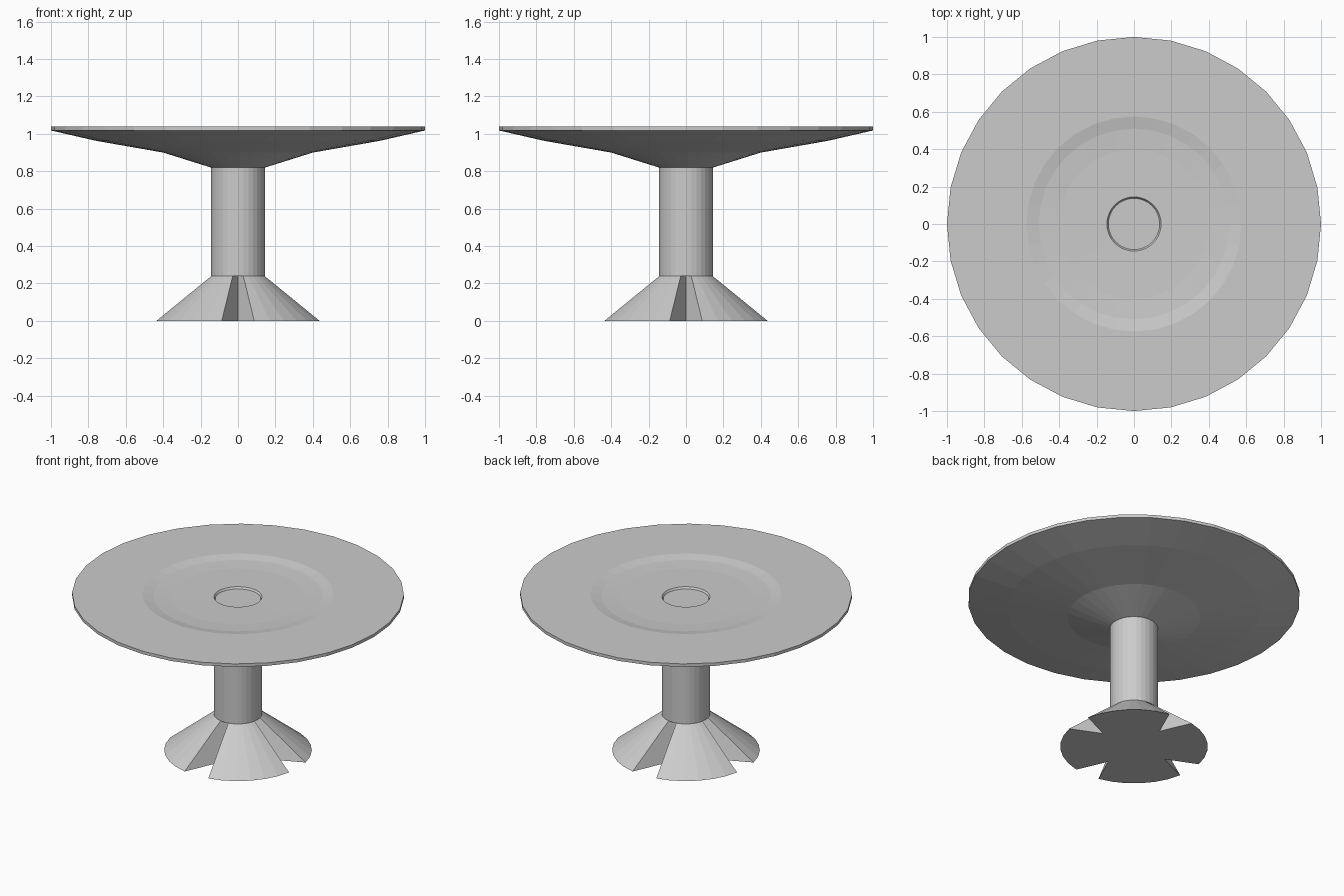
import bpy, bmesh
from math import cos, sin, pi

if "Cube" in bpy.data.objects:
    bpy.data.objects.remove(bpy.data.objects["Cube"])

SIDES = 32


def lathe(name, profile, shape=lambda i: 1.0):
    """Stack rings of (radius, z) from bottom to top and cap both ends."""
    bm = bmesh.new()
    rings = []
    for r, z in profile:
        ring = []
        for i in range(SIDES):
            a = 2 * pi * i / SIDES
            k = r * shape(i)
            ring.append(bm.verts.new((k * cos(a), k * sin(a), z)))
        rings.append(ring)
    for lo, hi in zip(rings, rings[1:]):
        for i in range(SIDES):
            j = (i + 1) % SIDES
            bm.faces.new((lo[i], lo[j], hi[j], hi[i]))
    bm.faces.new(rings[0][::-1])
    bm.faces.new(rings[-1])
    bmesh.ops.recalc_face_normals(bm, faces=bm.faces)
    mesh = bpy.data.meshes.new(name)
    bm.to_mesh(mesh)
    bm.free()
    obj = bpy.data.objects.new(name, mesh)
    bpy.context.collection.objects.link(obj)
    return obj


# Flared foot with four V-shaped notches on the axes
lathe("foot", [(0.445, 0.0), (0.145, 0.24)],
      lambda i: 0.54 if i % 8 == 0 else 1.0)

# Round column
lathe("column", [(0.145, 0.24), (0.145, 0.82)])

# Table top: stepped underside, thin rim, shallow dish and centre recess
lathe("table_top", [(0.145, 0.82), (0.40, 0.90), (0.76, 0.963), (1.0, 1.018),
                    (1.0, 1.038), (0.575, 1.038), (0.51, 1.026),
                    (0.40, 1.02), (0.145, 1.018), (0.137, 1.006)])
